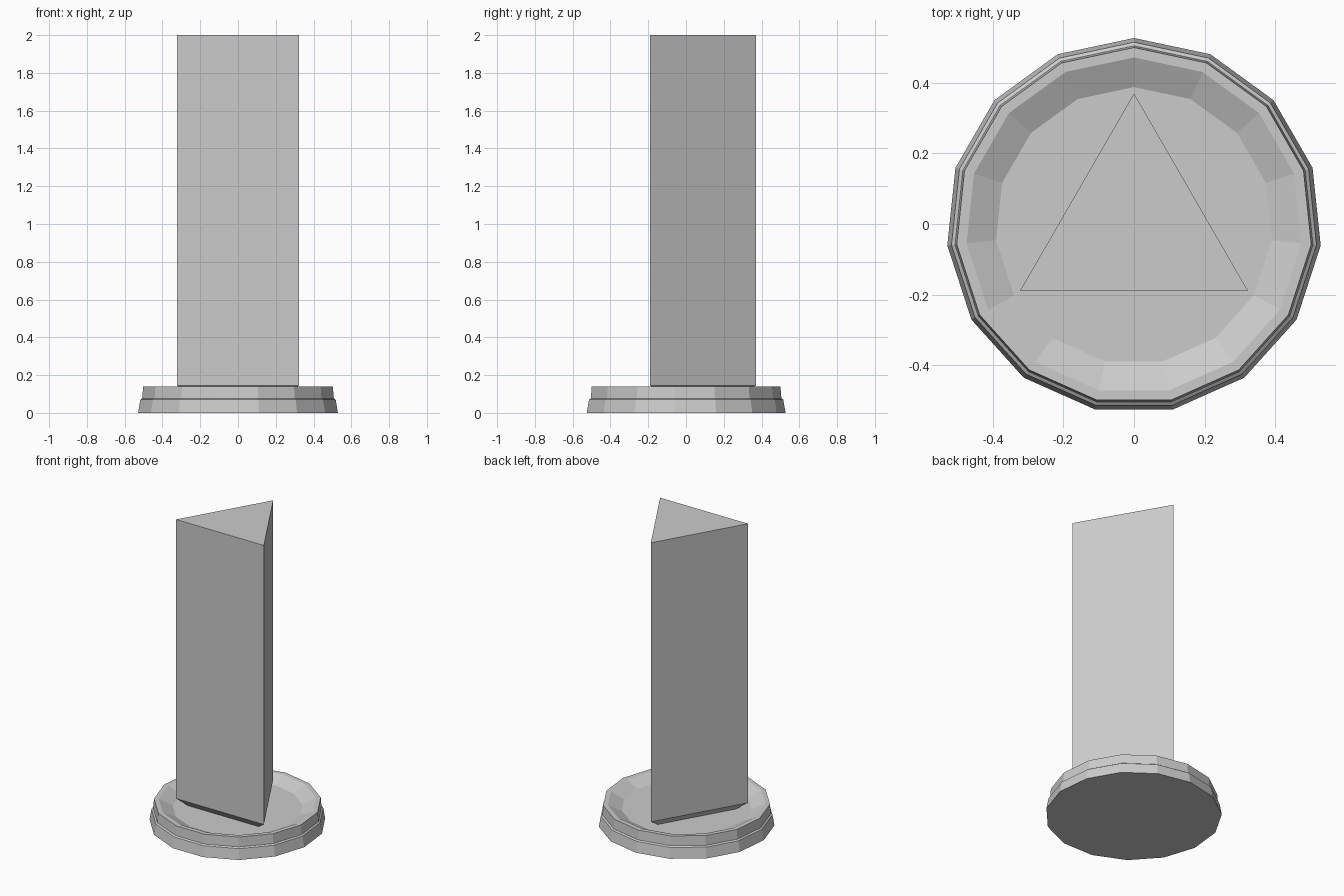
import bpy, bmesh
from math import sin, cos, tau

if "Cube" in bpy.data.objects:
    bpy.data.objects.remove(bpy.data.objects["Cube"])


def lathe(name, sides, profile, y_offset=-0.005):
    """Stack of n-sided rings (radius, z), apex toward +y, capped at both ends."""
    bm = bmesh.new()
    rings = []
    for r, z in profile:
        rings.append([bm.verts.new((-r * sin(tau * i / sides),
                                    r * cos(tau * i / sides) + y_offset, z))
                      for i in range(sides)])
    for a, b in zip(rings, rings[1:]):
        for i in range(sides):
            j = (i + 1) % sides
            bm.faces.new((a[i], a[j], b[j], b[i]))
    bm.faces.new(rings[0][::-1])
    bm.faces.new(rings[-1])
    bmesh.ops.recalc_face_normals(bm, faces=bm.faces)
    mesh = bpy.data.meshes.new(name)
    bm.to_mesh(mesh)
    bm.free()
    obj = bpy.data.objects.new(name, mesh)
    bpy.context.collection.objects.link(obj)
    return obj


# Stepped 15-sided dish with a recessed floor
lathe("base_dish", 15, [(0.532, 0.0), (0.520, 0.07), (0.510, 0.077),
                        (0.505, 0.14), (0.477, 0.14), (0.393, 0.10)])

# Triangular column tapering in where it meets the dish floor
lathe("triangular_column", 3, [(0.30, 0.10), (0.373, 0.145), (0.373, 2.0)], -0.003)
